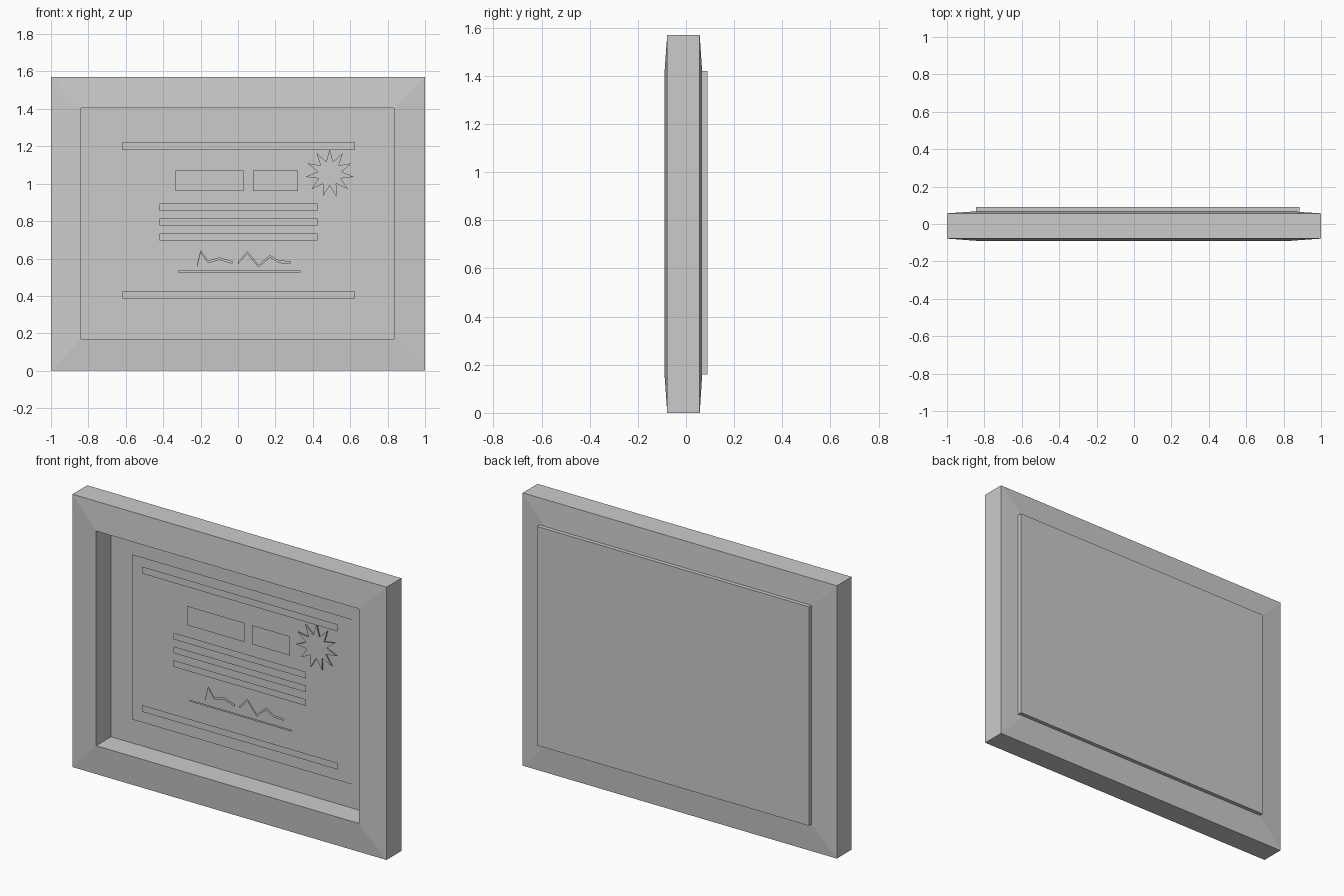
import bpy, math

if "Cube" in bpy.data.objects:
    bpy.data.objects.remove(bpy.data.objects["Cube"])

def mesh_object(name, verts, faces):
    me = bpy.data.meshes.new(name)
    me.from_pydata(verts, [], faces)
    me.update()
    ob = bpy.data.objects.new(name, me)
    bpy.context.collection.objects.link(ob)
    return ob

def plate(name, x0, x1, z0, z1, y):
    # flat sheet facing the front
    return mesh_object(name, [(x0, y, z0), (x1, y, z0), (x1, y, z1), (x0, y, z1)], [(0, 1, 2, 3)])

def ribbon(name, pts, y, w=0.014):
    # flat zigzag stroke
    n = len(pts)
    v = [(x, y, z) for x, z in pts] + [(x, y, z + w) for x, z in pts]
    return mesh_object(name, v, [(i, i + 1, n + i + 1, n + i) for i in range(n - 1)])

# frame: four-point section swept round the opening, sloping to the outer edge
OUT = (-1.0, 1.0, 0.0, 1.57)
INN = (-0.84, 0.835, 0.17, 1.405)
section = [(OUT, -0.078), (INN, -0.09), (INN, 0.068), (OUT, 0.057)]
verts, faces = [], []
for (x0, x1, z0, z1), y in section:
    verts += [(x0, y, z0), (x1, y, z0), (x1, y, z1), (x0, y, z1)]
for r in range(4):
    s = (r + 1) % 4
    for i in range(4):
        j = (i + 1) % 4
        faces.append((r * 4 + i, r * 4 + j, s * 4 + j, s * 4 + i))
mesh_object("frame", verts, faces)

# backing board standing proud of the rear
bpy.ops.mesh.primitive_cube_add(size=1, location=(0.02, 0.0675, 0.79))
board = bpy.context.object
board.name = "backing_board"
board.scale = (1.73, 0.045, 1.26)

# paper sheet
plate("paper", -0.70, 0.70, 0.31, 1.26, 0.038)

# printed bars floating just ahead of the paper
INK = 0.014
bars = {
    "top_border": (-0.62, 0.625, 1.18, 1.22),
    "bottom_border": (-0.62, 0.625, 0.385, 0.423),
    "title_block_left": (-0.335, 0.03, 0.96, 1.07),
    "title_block_right": (0.08, 0.32, 0.96, 1.07),
    "signature_underline": (-0.32, 0.333, 0.525, 0.535),
}
for i in range(3):
    bars["text_bar_%d" % (i + 1)] = (-0.42, 0.424, 0.697 + 0.079 * i, 0.735 + 0.079 * i)
for name, (x0, x1, z0, z1) in bars.items():
    plate(name, x0, x1, z0, z1, INK)

# scribbled strokes
ribbon("scribble_left", [(-0.22, 0.55), (-0.20, 0.63), (-0.16, 0.575), (-0.10, 0.592), (-0.03, 0.572)], INK)
ribbon("scribble_right", [(0.0, 0.57), (0.05, 0.625), (0.11, 0.552), (0.17, 0.605), (0.22, 0.575), (0.28, 0.573)], INK)

# starburst seal: thin prism
N = 11
ring = []
for i in range(2 * N):
    a = math.pi * i / N + math.pi / 2
    r = 0.13 if i % 2 == 0 else 0.065
    ring.append((0.49 + r * math.cos(a), 1.055 + r * math.sin(a)))
M = len(ring)
verts = [(x, 0.012, z) for x, z in ring] + [(x, 0.02, z) for x, z in ring]
faces = [tuple(range(M)), tuple(reversed(range(M, 2 * M)))]
faces += [(i, M + i, M + (i + 1) % M, (i + 1) % M) for i in range(M)]
mesh_object("seal", verts, faces)
